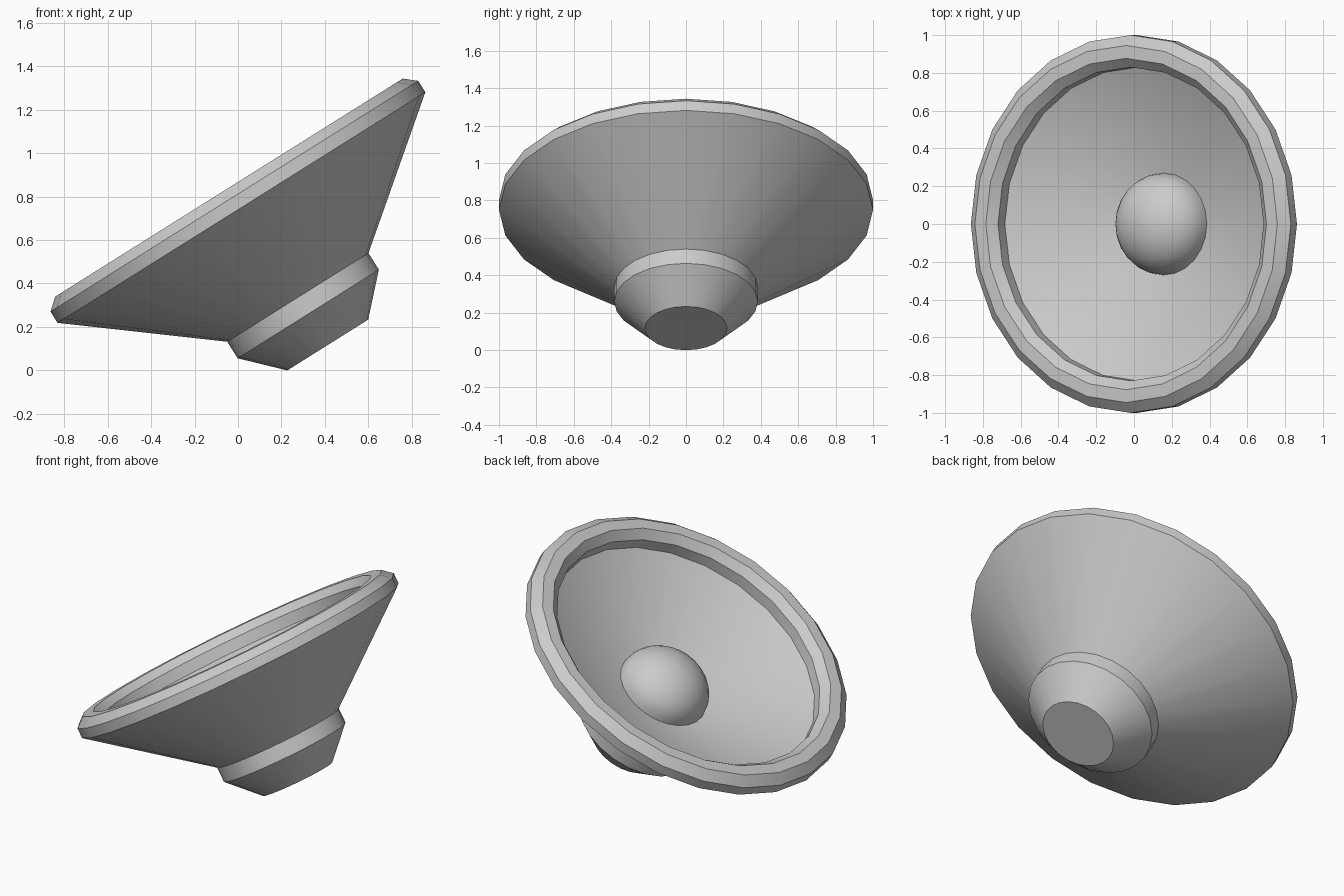
import bpy, math
from mathutils import Matrix

if "Cube" in bpy.data.objects:
    bpy.data.objects.remove(bpy.data.objects["Cube"])

TILT = Matrix.Translation((0.349, 0, 0.219)) @ Matrix.Rotation(math.radians(-32.1), 4, 'Y')


def lathe(name, profile, n=24):
    """Revolve (radius, height) points about z; ends on the axis or capped."""
    verts, faces = [], []
    for r, h in profile:
        for i in range(n):
            a = 2 * math.pi * i / n
            verts.append((r * math.cos(a), r * math.sin(a), h))
    for k in range(len(profile) - 1):
        for i in range(n):
            j = (i + 1) % n
            faces.append((k * n + i, k * n + j, (k + 1) * n + j, (k + 1) * n + i))
    last = (len(profile) - 1) * n
    faces.append(tuple(reversed(range(n))))
    faces.append(tuple(range(last, last + n)))
    mesh = bpy.data.meshes.new(name)
    mesh.from_pydata(verts, [], faces)
    mesh.update()
    obj = bpy.data.objects.new(name, mesh)
    bpy.context.collection.objects.link(obj)
    obj.matrix_world = TILT
    bpy.ops.object.select_all(action='DESELECT')
    obj.select_set(True)
    bpy.context.view_layer.objects.active = obj
    bpy.ops.object.shade_smooth_by_angle(angle=math.radians(30))
    return obj


# Magnet, basket, bevelled rim and inner cone as one turned body
lathe("speaker_body", [
    (0.22, -0.121), (0.384, 0.048), (0.384, 0.138),
    (1.0, 0.627), (1.0, 0.688), (0.945, 0.735),
    (0.877, 0.735), (0.83, 0.689), (0.83, 0.62), (0.27, 0.362)])

# Dust cap dome in the middle of the cone
STEPS = 8
lathe("dust_cap", [
    (0.27 * math.cos(t), 0.362 + 0.215 * math.sin(t))
    for t in (math.pi / 2 * i / STEPS * 0.99 for i in range(STEPS + 1))])
